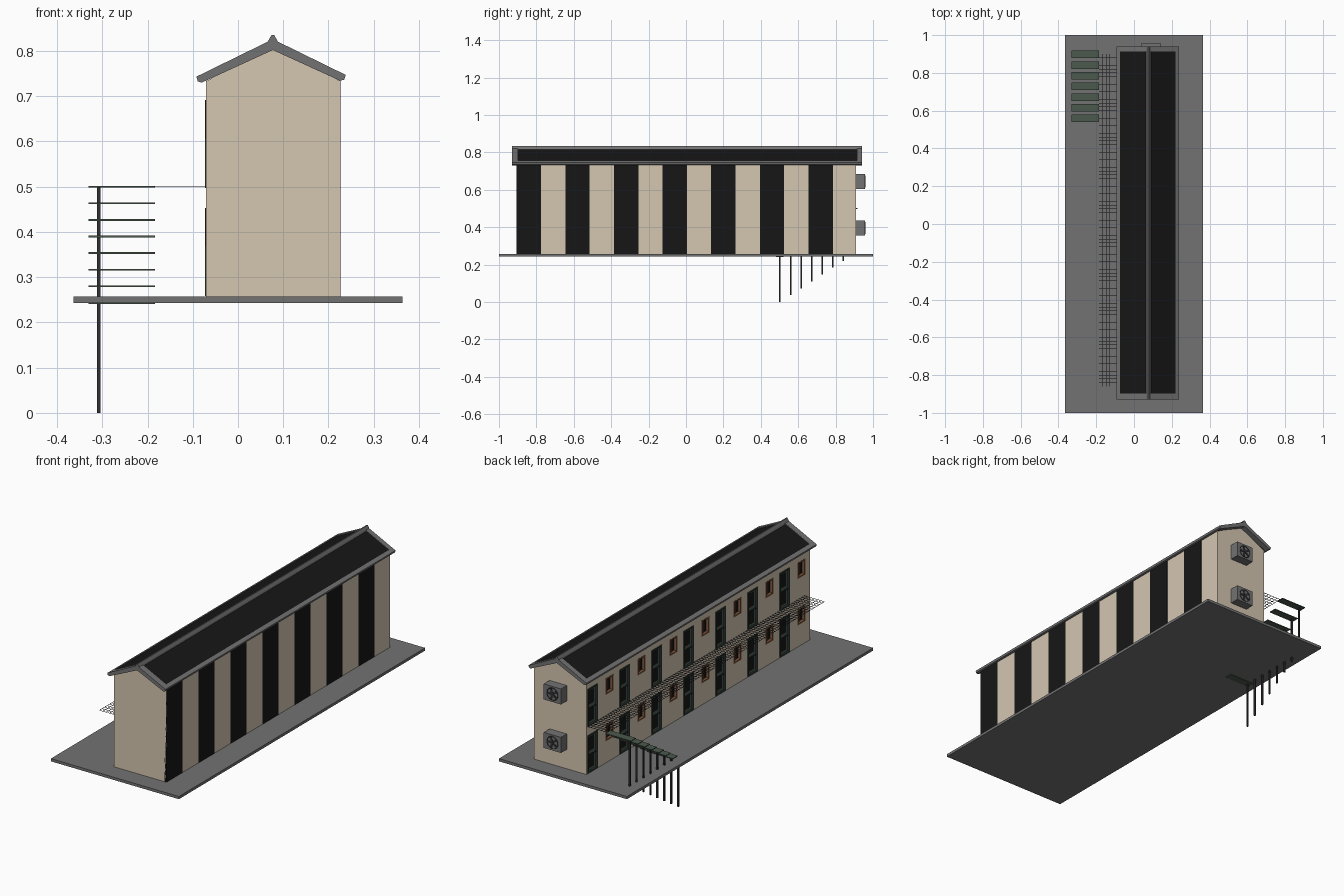
import bpy, bmesh, math
from mathutils import Matrix, Vector

if "Cube" in bpy.data.objects:
    bpy.data.objects.remove(bpy.data.objects["Cube"])


def material(name, rgb):
    m = bpy.data.materials.new(name)
    m.diffuse_color = (*rgb, 1)
    m.use_nodes = True
    m.node_tree.nodes["Principled BSDF"].inputs["Base Color"].default_value = m.diffuse_color
    return m


BEIGE = material("plaster", (0.66, 0.57, 0.44))
BLACK = material("black", (0.008, 0.008, 0.008))
GREY = material("dark_grey", (0.17, 0.17, 0.17))
STEEL = material("steel", (0.03, 0.03, 0.035))
GREEN = material("green", (0.07, 0.10, 0.075))
DOOR = material("door_green", (0.03, 0.05, 0.04))
BROWN = material("brown", (0.22, 0.10, 0.05))


def finish(bm, name, mat):
    bmesh.ops.recalc_face_normals(bm, faces=bm.faces)
    me = bpy.data.meshes.new(name)
    bm.to_mesh(me)
    bm.free()
    ob = bpy.data.objects.new(name, me)
    bpy.context.collection.objects.link(ob)
    if mat:
        me.materials.append(mat)
    return ob


def boxes(name, mat, items):
    """One object from boxes given as (x0, x1, y0, y1, z0, z1)."""
    bm = bmesh.new()
    for x0, x1, y0, y1, z0, z1 in items:
        m = Matrix.Translation(((x0 + x1) / 2, (y0 + y1) / 2, (z0 + z1) / 2))
        m = m @ Matrix.Diagonal((x1 - x0, y1 - y0, z1 - z0, 1))
        bmesh.ops.create_cube(bm, size=1, matrix=m)
    return finish(bm, name, mat)


def prisms(name, mat, items):
    """One object from xz profiles extruded along y: (profile, y0, y1)."""
    bm = bmesh.new()
    for prof, y0, y1 in items:
        f = bm.faces.new([bm.verts.new((x, y0, z)) for x, z in prof])
        r = bmesh.ops.extrude_face_region(bm, geom=[f])
        vs = [v for v in r["geom"] if isinstance(v, bmesh.types.BMVert)]
        bmesh.ops.translate(bm, verts=vs, vec=(0, y1 - y0, 0))
    return finish(bm, name, mat)


def rim(x0, x1, y0, y1, z0, z1, t):
    """Four bars of a rectangular frame in the yz plane."""
    return [(x0, x1, y0, y0 + t, z0, z1), (x0, x1, y1 - t, y1, z0, z1),
            (x0, x1, y0 + t, y1 - t, z0, z0 + t), (x0, x1, y0 + t, y1 - t, z1 - t, z1)]


CX, WL, WR, Y0, Y1 = 0.077, -0.071, 0.226, -0.905, 0.91

# ground slab
boxes("ground_slab", GREY, [(-0.364, 0.364, -1, 1, 0.243, 0.257)])

# building body with gables
body = prisms("building_body", BEIGE, [([(WL, 0.25), (WR, 0.25), (WR, 0.733), (CX + 0.012, 0.803),
                                        (CX - 0.012, 0.803), (WL, 0.733)], Y0, Y1)])

# dark stripes on the right wall
boxes("wall_stripes", BLACK, [(WR - 0.01, WR + 0.001, Y0 + i * 0.26, Y0 + i * 0.26 + 0.13, 0.257, 0.735)
                              for i in range(7)])

# openings on the left wall, two floors of seven
cuts, door_frames, doors, glass, win_frames, knobs = [], [], [], [], [], []
for floor in (0.258, 0.497):
    for i in range(7):
        d, w = 0.86 - i * 0.26, 0.725 - i * 0.26
        a = (d - 0.04, d + 0.04, floor, floor + 0.195)
        cuts.append((WL - 0.02, WL + 0.012, *a))
        door_frames += rim(WL - 0.002, WL + 0.012, *a, 0.007)
        doors.append((WL + 0.006, WL + 0.014, *a))
        knobs.append((WL + 0.001, WL + 0.007, d - 0.028, d - 0.022, floor + 0.085, floor + 0.092))
        for z in (0.02, 0.108):
            glass.append((WL + 0.0045, WL + 0.008, d - 0.018, d + 0.022, floor + z, floor + z + 0.07))
        b = (w - 0.032, w + 0.032, floor + 0.11, floor + 0.193)
        cuts.append((WL - 0.02, WL + 0.02, *b))
        win_frames += rim(WL - 0.001, WL + 0.02, *b, 0.007)
        win_frames.append((WL + 0.01, WL + 0.02, w - 0.003, w + 0.003, b[2], b[3]))
        glass.append((WL + 0.014, WL + 0.022, *b))
cutter = boxes("opening_cutter", None, cuts)
cutter.hide_render = True
cutter.display_type = 'WIRE'
mod = body.modifiers.new("openings", 'BOOLEAN')
mod.operation = 'DIFFERENCE'
mod.object = cutter
boxes("door_frames", DOOR, door_frames)
boxes("door_leaves", GREEN, doors)
boxes("door_knobs", STEEL, knobs)
boxes("glazing", BLACK, glass)
boxes("window_frames", BROWN, win_frames)

# roof: grey frame bars around black panels, both slopes
RY0, RY1 = -0.93, 0.94
frame, panels = [], []
for s, half in ((-1, 0.169), (1, 0.161)):
    def P(u, drop):
        return (CX + s * u, 0.826 - 0.49 * u - drop)
    full = [P(0, 0), P(half, 0), P(half - 0.003, 0.012), P(half - 0.012, 0.019), P(0, 0.024)]
    frame += [(full, RY0, RY0 + 0.032), (full, RY1 - 0.027, RY1)]
    eave = [P(half - 0.018, 0), P(half, 0), P(half - 0.003, 0.012), P(half - 0.012, 0.019), P(half - 0.018, 0.019)]
    frame.append((eave, RY0 + 0.032, RY1 - 0.027))
    panels.append(([P(0, 0.004), P(half - 0.015, 0.004), P(half - 0.015, 0.016), P(0, 0.02)],
                   RY0 + 0.03, RY1 - 0.025))
prisms("roof_frame", GREY, frame)
prisms("roof_panels", BLACK, panels)

# ridge cap
prisms("ridge_cap", GREY, [([(CX - 0.013, 0.815), (CX + 0.013, 0.815), (CX + 0.01, 0.823), (CX + 0.003, 0.835),
                            (CX - 0.003, 0.835), (CX - 0.01, 0.823)], RY0, RY1)])

# walkway grating along the upper floor
t = 0.0008
bars = [(-0.185, WL, y - t, y + t, 0.5 - t, 0.5 + t) for y in (-0.86 + k * 0.02 for k in range(89))]
bars += [(x - t, x + t, -0.86, 0.9, 0.5 - t, 0.5 + t) for x in (-0.185 + k * 0.019 for k in range(7))]
boxes("walkway_grating", STEEL, bars)

# stairs: eight treads, each on a post of equal length
treads, posts = [], []
for i in range(8):
    y, z = 0.898 - i * 0.0565, 0.5 - i * 0.0367
    treads.append((-0.33, -0.184, y - 0.02, y + 0.02, z - 0.002, z + 0.002))
    posts.append((-0.312, -0.304, y - 0.004, y + 0.004, z - 0.243, z - 0.001))
boxes("stair_treads", GREEN, treads)
boxes("stair_posts", STEEL, posts)

# air conditioners on the back wall
for n, z in enumerate((0.396, 0.645)):
    x, y = 0.09, 0.957
    boxes(f"air_conditioner_{n}", GREY, [(x - 0.049, x + 0.049, Y1 - 0.005, y, z - 0.04, z + 0.04)])
    bpy.ops.mesh.primitive_torus_add(major_segments=24, minor_segments=6, major_radius=0.031, minor_radius=0.002,
                                     location=(x, y, z), rotation=(math.pi / 2, 0, 0))
    bpy.context.object.name = f"fan_ring_{n}"
    bpy.context.object.data.materials.append(STEEL)
    bm = bmesh.new()
    face = Matrix.Translation((x, y, z)) @ Matrix.Rotation(math.pi / 2, 4, 'X')
    bmesh.ops.create_cone(bm, cap_ends=True, segments=12, radius1=0.007, radius2=0.007, depth=0.005, matrix=face)
    for k in range(5):
        m = face @ Matrix.Rotation(k * math.tau / 5, 4, 'Z') @ Matrix.Translation((0.017, 0, 0))
        bmesh.ops.create_cube(bm, size=1, matrix=m @ Matrix.Diagonal((0.022, 0.011, 0.003, 1)))
    finish(bm, f"fan_blades_{n}", STEEL)
